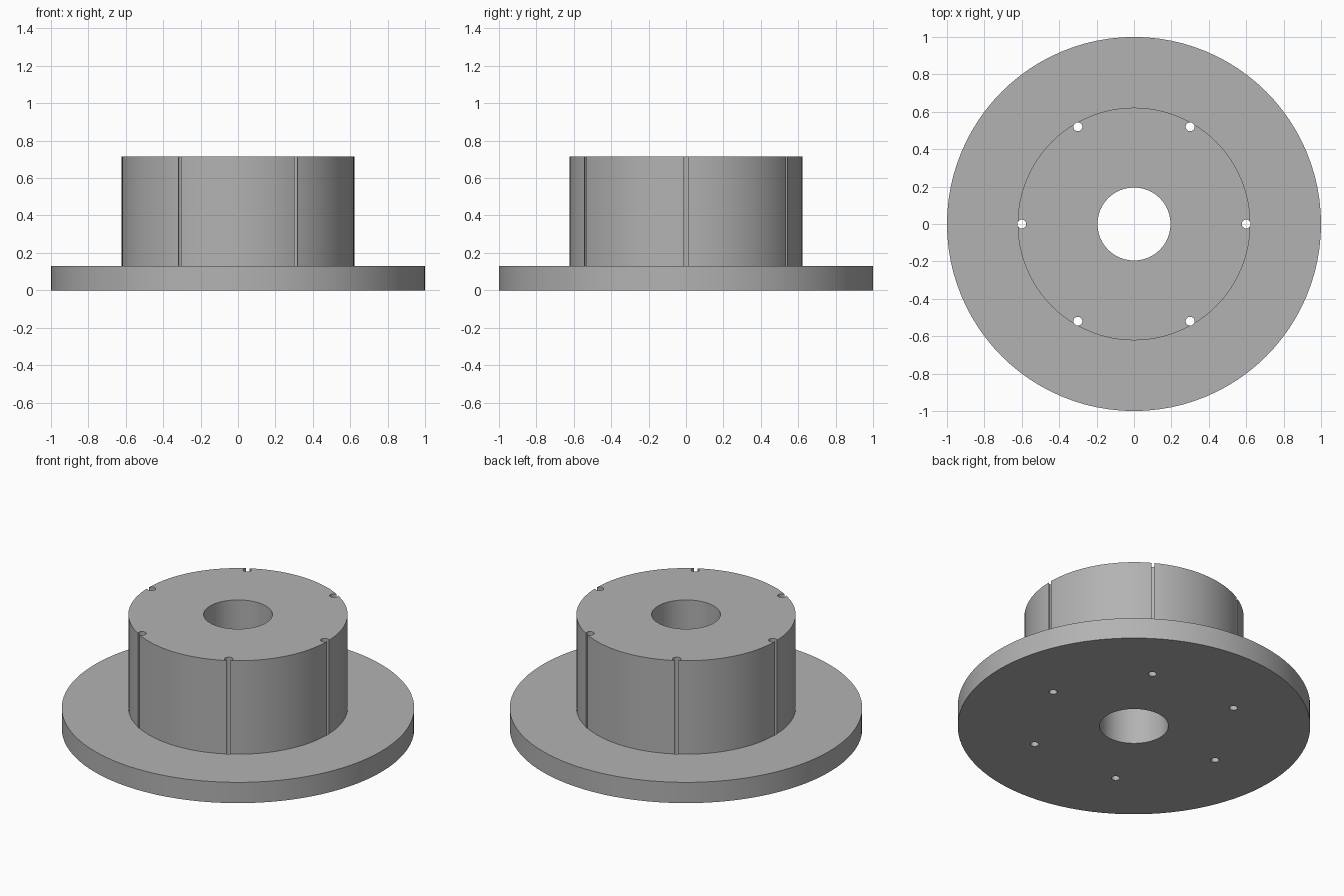
import bpy
import math
from mathutils import Matrix
import bmesh

cube = bpy.data.objects.get("Cube")
if cube:
    bpy.data.objects.remove(cube, do_unlink=True)

SEGMENTS = 96
HOLES = 6
HOLE_CIRCLE = 0.6
HOLE_RADIUS = 0.0238
HEIGHT = 0.715


def make_material(name, colour):
    mat = bpy.data.materials.new(name)
    mat.use_nodes = True
    mat.diffuse_color = colour
    mat.node_tree.nodes["Principled BSDF"].inputs["Base Color"].default_value = colour
    return mat


def make_object(name, bm):
    bmesh.ops.recalc_face_normals(bm, faces=bm.faces)
    mesh = bpy.data.meshes.new(name)
    bm.to_mesh(mesh)
    bm.free()
    obj = bpy.data.objects.new(name, mesh)
    bpy.context.collection.objects.link(obj)
    return obj


# Flange, hub and central bore turned from one closed profile
profile = [(0.195, 0), (1, 0), (1, 0.13), (0.622, 0.13), (0.622, HEIGHT), (0.195, HEIGHT)]
bm = bmesh.new()
verts = [bm.verts.new((r, 0, z)) for r, z in profile]
edges = [bm.edges.new((a, b)) for a, b in zip(verts, verts[1:] + verts[:1])]
bmesh.ops.spin(bm, geom=verts + edges, axis=(0, 0, 1), cent=(0, 0, 0),
               angle=math.tau, steps=SEGMENTS, use_merge=True)
bmesh.ops.remove_doubles(bm, verts=bm.verts, dist=0.0001)
hub = make_object("flanged_hub", bm)
hub.data.materials.append(make_material("mid grey", (0.45, 0.45, 0.45, 1)))

# Bolt hole drills, which break through the hub wall as narrow slots
bm = bmesh.new()
for i in range(HOLES):
    place = Matrix.Rotation(math.tau * i / HOLES, 4, "Z") @ Matrix.Translation((HOLE_CIRCLE, 0, HEIGHT / 2))
    bmesh.ops.create_cone(bm, cap_ends=True, segments=32, radius1=HOLE_RADIUS,
                          radius2=HOLE_RADIUS, depth=HEIGHT + 0.2, matrix=place)
drills = make_object("bolt_hole_cutter", bm)
drills.hide_render = True

cut = hub.modifiers.new("bolt_holes", "BOOLEAN")
cut.operation = "DIFFERENCE"
cut.solver = "EXACT"
cut.object = drills

# Apply the cut, discard the drills and smooth the curved walls
bpy.ops.object.select_all(action="DESELECT")
bpy.context.view_layer.objects.active = hub
hub.select_set(True)
bpy.ops.object.modifier_apply(modifier=cut.name)
bpy.data.objects.remove(drills, do_unlink=True)
bpy.ops.object.shade_smooth_by_angle(angle=math.radians(30))
